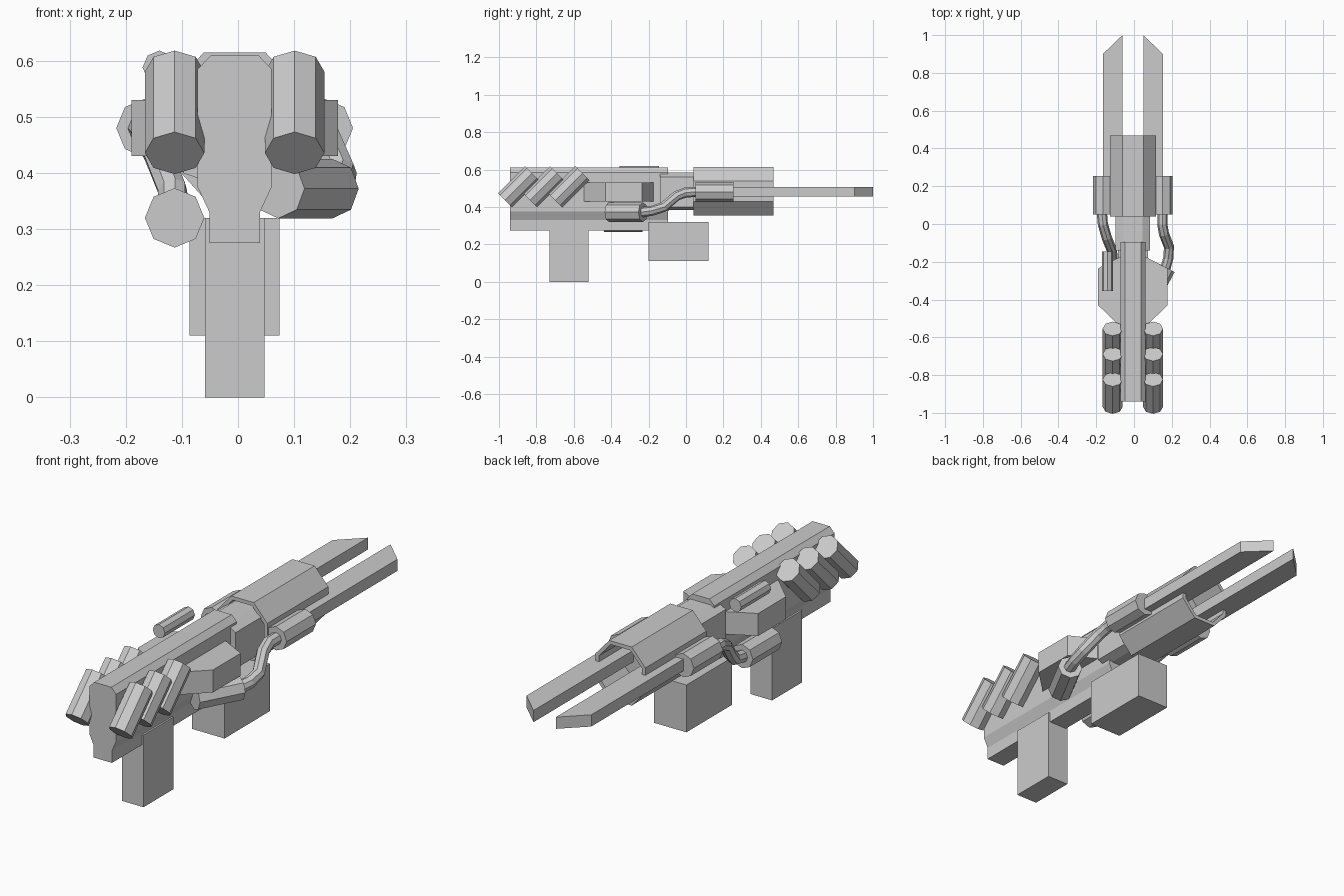
import bpy, bmesh
from math import radians, pi
from mathutils import Vector, Matrix

if "Cube" in bpy.data.objects:
    bpy.data.objects.remove(bpy.data.objects["Cube"])

CX = -0.006  # symmetry plane of the gun


def finish(name, bm):
    bmesh.ops.recalc_face_normals(bm, faces=bm.faces)
    me = bpy.data.meshes.new(name)
    bm.to_mesh(me)
    bm.free()
    ob = bpy.data.objects.new(name, me)
    bpy.context.collection.objects.link(ob)
    return ob


def prism(name, pts, lo, hi, axis, caps=True):
    """Extrude a 2D profile: axis 'y' uses (x, z) points, axis 'z' uses (x, y)."""
    bm = bmesh.new()
    def put(p, t):
        return (p[0] + CX, t, p[1]) if axis == 'y' else (p[0] + CX, p[1], t)
    a = [bm.verts.new(put(p, lo)) for p in pts]
    b = [bm.verts.new(put(p, hi)) for p in pts]
    n = len(pts)
    for i in range(n):
        bm.faces.new((a[i], a[(i + 1) % n], b[(i + 1) % n], b[i]))
    if caps:
        bm.faces.new(a)
        bm.faces.new(b)
    return finish(name, bm)


def box(name, w, y0, y1, z0, z1):
    return prism(name, [(-w, z0), (w, z0), (w, z1), (-w, z1)], y0, y1, 'y')


def mirrored(half):
    return half + [(-x, z) for x, z in reversed(half)]


def canister(name, centre, direction, r=0.053, length=0.205, turn=0):
    """Octagonal cylinder along a direction."""
    bm = bmesh.new()
    rot = Vector(direction).to_track_quat('Z', 'X').to_matrix().to_4x4()
    bmesh.ops.create_cone(bm, cap_ends=True, segments=8, radius1=r, radius2=r, depth=length,
                          matrix=Matrix.Translation(centre) @ rot @ Matrix.Rotation(turn, 4, 'Z'))
    return finish(name, bm)


def hose(name, pts, r=0.027):
    """Octagonal tube swept along a few points."""
    bm = bmesh.new()
    pts = [Vector(p) for p in pts]
    rings = []
    for i, p in enumerate(pts):
        d = pts[min(i + 1, len(pts) - 1)] - pts[max(i - 1, 0)]
        d.normalize()
        u = d.cross(Vector((0, 0, 1))).normalized()
        v = u.cross(d)
        rings.append([bm.verts.new(p + r * (Matrix.Rotation(k * pi / 4, 3, d) @ v)) for k in range(8)])
    for a, b in zip(rings, rings[1:]):
        for k in range(8):
            bm.faces.new((a[k], a[(k + 1) % 8], b[(k + 1) % 8], b[k]))
    bm.faces.new(rings[0])
    bm.faces.new(rings[-1])
    return finish(name, bm)


# Long receiver, grip and magazine
prism("receiver", mirrored([(0.042, 0.61), (0.066, 0.585), (0.066, 0.375), (0.045, 0.33), (0.045, 0.275)]),
      -0.94, -0.095, 'y')
box("grip", 0.053, -0.73, -0.52, 0.0, 0.32)
box("magazine", 0.08, -0.2, 0.12, 0.11, 0.32)

# Flared side housing through the receiver
prism("side_housing", mirrored([(0.06, -0.55), (0.184, -0.43), (0.184, -0.235), (0.06, -0.17)]),
      0.43, 0.53, 'z')

# Barrel core and the hollow shroud around it
prism("barrel_core", mirrored([(0.05, 0.585), (0.092, 0.56), (0.092, 0.4), (0.05, 0.385)]), -0.14, 0.3, 'y')
shroud = prism("barrel_shroud",
               mirrored([(0.055, 0.615), (0.122, 0.54), (0.122, 0.43), (0.055, 0.355)]),
               0.04, 0.468, 'y', caps=False)
mod = shroud.modifiers.new("wall", 'SOLIDIFY')
mod.thickness = 0.018
mod.offset = -1

# Paired parts: rails, side canisters and slanted rear canisters
for s, side in ((-1, "left"), (1, "right")):
    prism("rail_" + side, [(s * 0.055, 0.1), (s * 0.159, 0.1), (s * 0.159, 0.9), (s * 0.055, 1.0)],
          0.455, 0.507, 'z')
    canister("side_canister_" + side, (CX + s * 0.158, 0.152, 0.48), (0, 1, 0))
    for i in range(3):
        canister(f"rear_canister_{side}_{i + 1}", (CX + s * 0.107, -0.895 + i * 0.134, 0.508), (0, 1, 1))

# Lower canisters and the small sight tube
canister("lower_canister_left", (-0.113, -0.335, 0.32), (0, 1, 0))
a = radians(28)
canister("lower_canister_right", (0.12, -0.32, 0.372), (0.47, 0.88, 0))
canister("sight_tube", (-0.14, -0.25, 0.588), (0, 1, 0), r=0.03, length=0.21)

# Hoses from the side canisters to the lower canisters
hose("hose_left", [(-0.17, 0.06, 0.48), (-0.165, 0.0, 0.475), (-0.145, -0.07, 0.44),
                   (-0.117, -0.14, 0.37), (-0.113, -0.18, 0.33), (-0.113, -0.24, 0.32)])
hose("hose_right", [(0.152, 0.06, 0.48), (0.15, 0.0, 0.478), (0.158, -0.05, 0.46),
                    (0.185, -0.12, 0.40), (0.182, -0.18, 0.38), (0.165, -0.24, 0.372)])
